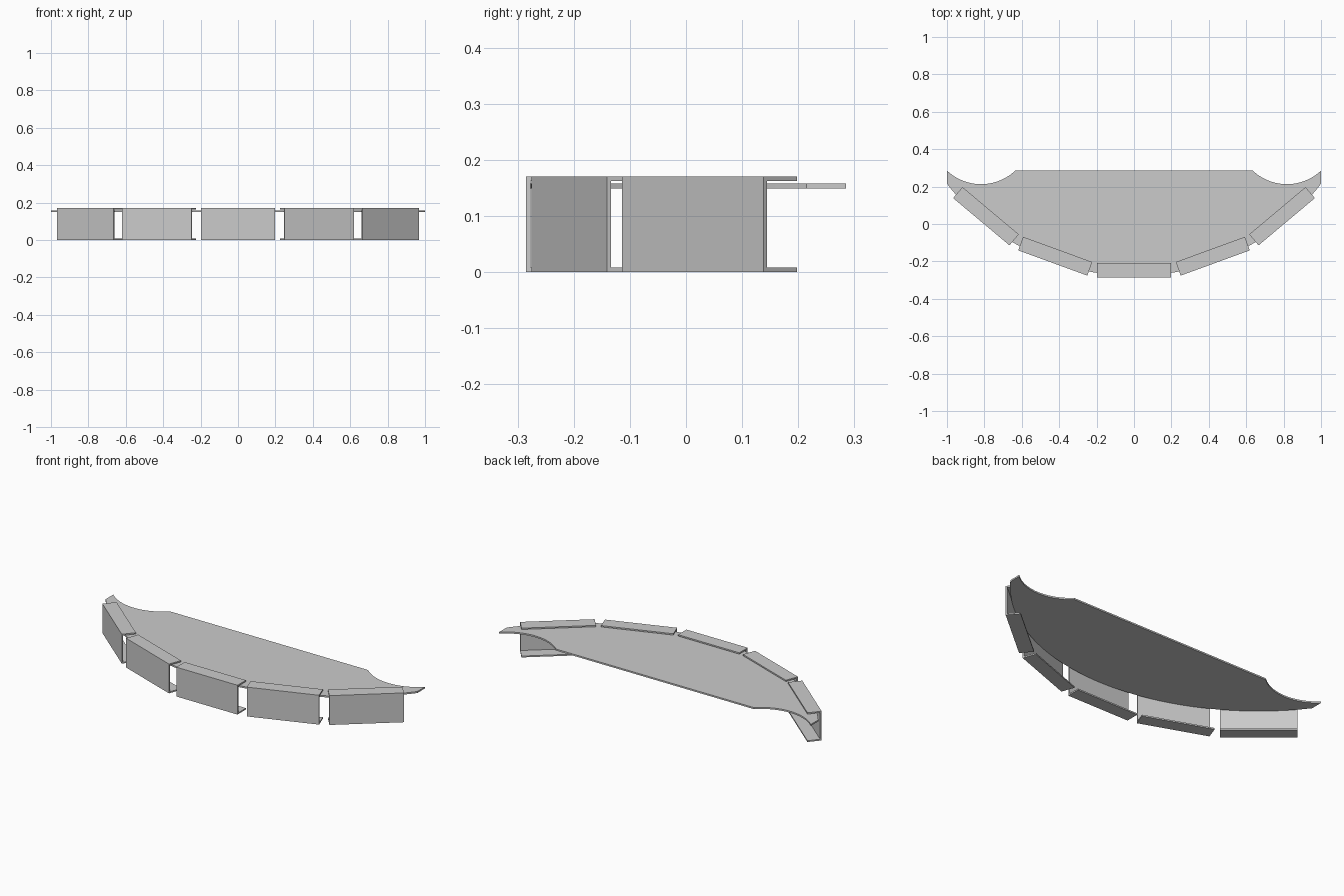
import bpy, bmesh
from math import radians, sin, cos, asin, atan2
from mathutils import Matrix, Vector

cube = bpy.data.objects.get("Cube")
if cube:
    bpy.data.objects.remove(cube, do_unlink=True)

# Single grey metal colour
GREY = (0.6, 0.6, 0.6, 1)
metal = bpy.data.materials.new("light_grey_metal")
metal.use_nodes = True
metal.diffuse_color = GREY
metal.node_tree.nodes["Principled BSDF"].inputs["Base Color"].default_value = GREY

RADIUS = 1.27        # outer faces of the channels touch this circle
CENTRE_Y = 0.985
HEIGHT = 0.17
WALL = 0.008


def extruded(name, outline, direction, matrix=Matrix()):
    """Extrude a closed outline into a solid object."""
    bm = bmesh.new()
    face = bm.faces.new([bm.verts.new(p) for p in outline])
    result = bmesh.ops.extrude_face_region(bm, geom=[face])
    moved = [v for v in result["geom"] if isinstance(v, bmesh.types.BMVert)]
    bmesh.ops.translate(bm, verts=moved, vec=direction)
    bmesh.ops.recalc_face_normals(bm, faces=bm.faces)
    mesh = bpy.data.meshes.new(name)
    bm.to_mesh(mesh)
    bm.free()
    mesh.materials.append(metal)
    obj = bpy.data.objects.new(name, mesh)
    obj.matrix_world = matrix
    bpy.context.collection.objects.link(obj)
    return obj


def arc(cx, cy, r, start, end, steps):
    """Points along a circular arc, both ends included."""
    angles = [start + (end - start) * i / steps for i in range(steps + 1)]
    return [(cx + r * cos(a), cy + r * sin(a)) for a in angles]


# Flat plate: curved front, straight back, a scooped notch at each back corner
front_r = RADIUS - WALL
half = asin(1 / front_r)
down = radians(-90)
outline = arc(0, CENTRE_Y, front_r, down - half, down + half, 64)
notch_x, notch_y, notch_r, back_y = 0.8175, 0.48, 0.267, 0.285
reach = atan2(1 - notch_x, notch_y - back_y)
notch = arc(notch_x, notch_y, notch_r, down + reach, down - reach, 24)
outline += notch + [(-x, y) for x, y in reversed(notch)]
plate = extruded("curved_plate", [(x, y, 0.149) for x, y in outline], Vector((0, 0, 0.009)))

# Five C-section channels spaced around the curved front
LENGTH, DEPTH = 0.393, 0.077
section = [(0, 0), (DEPTH, 0), (DEPTH, WALL), (WALL, WALL),
           (WALL, HEIGHT - WALL), (DEPTH, HEIGHT - WALL), (DEPTH, HEIGHT), (0, HEIGHT)]
names = ["right_outer", "right_inner", "centre", "left_inner", "left_outer"]
for i, name in enumerate(names):
    a = radians(20 * (i - 2))
    place = Matrix.Translation((RADIUS * sin(a), CENTRE_Y - RADIUS * cos(a), 0))
    extruded(name + "_channel", [(-LENGTH / 2, y, z) for y, z in section],
             Vector((LENGTH, 0, 0)), place @ Matrix.Rotation(a, 4, "Z"))

# Smooth the curved rims of the plate
bpy.ops.object.select_all(action="DESELECT")
plate.select_set(True)
bpy.context.view_layer.objects.active = plate
bpy.ops.object.shade_smooth_by_angle(angle=radians(30))
